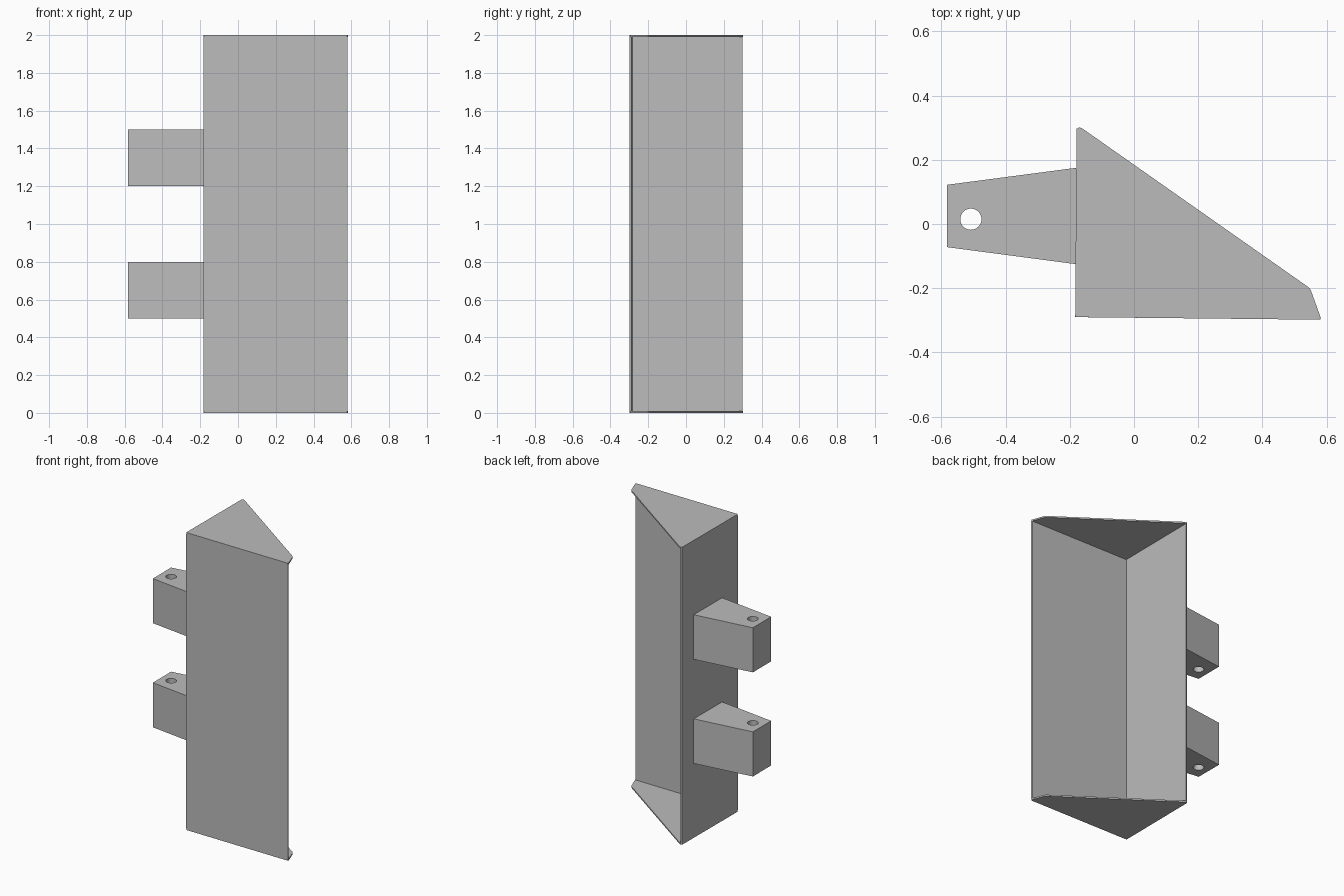
import bpy
import bmesh

cube = bpy.data.objects.get("Cube")
if cube:
    bpy.data.objects.remove(cube, do_unlink=True)

grey = bpy.data.materials.new("plain grey")
grey.use_nodes = True
colour = (0.5, 0.5, 0.5, 1)
grey.diffuse_color = colour
grey.node_tree.nodes["Principled BSDF"].inputs["Base Color"].default_value = colour


def prism(name, outline, z0, z1):
    """Extrude a flat outline, counter-clockwise from above, from z0 to z1."""
    bm = bmesh.new()
    face = bm.faces.new([bm.verts.new((x, y, z0)) for x, y in outline])
    grown = bmesh.ops.extrude_face_region(bm, geom=[face], use_keep_orig=True)
    top = [v for v in grown["geom"] if isinstance(v, bmesh.types.BMVert)]
    bmesh.ops.translate(bm, verts=top, vec=(0, 0, z1 - z0))
    bmesh.ops.recalc_face_normals(bm, faces=bm.faces)
    mesh = bpy.data.meshes.new(name)
    bm.to_mesh(mesh)
    bm.free()
    mesh.materials.append(grey)
    obj = bpy.data.objects.new(name, mesh)
    bpy.context.collection.objects.link(obj)
    return obj


height, plate = 2.0, 0.01

# End plates: a triangle with a clipped tip and softened corners
plate_outline = [
    (-0.183, -0.286), (-0.179, -0.29), (0.577, -0.298), (0.582, -0.293),
    (0.551, -0.207), (0.545, -0.198), (-0.163, 0.299), (-0.171, 0.301),
    (-0.179, 0.295),
]
prism("bottom_plate", plate_outline, 0, plate)
prism("top_plate", plate_outline, height - plate, height)

# Two thin walls meeting in an L, open on the slanted side
wall_outline = [
    (-0.183, -0.29), (0.581, -0.298), (0.578, -0.288),
    (-0.173, -0.28), (-0.169, 0.299), (-0.179, 0.297),
]
prism("angle_walls", wall_outline, plate, height - plate)

# Tapered mounting blocks, each with a vertical pin hole
block_outline = [(-0.583, -0.072), (-0.181, -0.125), (-0.18, 0.175), (-0.583, 0.122)]
for name, z in (("lower_block", 0.5), ("upper_block", 1.2)):
    block = prism(name, block_outline, z, z + 0.3)
    bpy.ops.mesh.primitive_cylinder_add(
        vertices=32, radius=0.033, depth=0.5, location=(-0.508, 0.015, z + 0.15))
    cutter = bpy.context.object
    cutter.name = name + "_hole_cutter"
    cutter.hide_render = True
    cutter.data.materials.append(grey)
    cut = block.modifiers.new("pin hole", "BOOLEAN")
    cut.operation = "DIFFERENCE"
    cut.solver = "EXACT"
    cut.object = cutter
    bpy.context.view_layer.objects.active = block
    bpy.ops.object.modifier_apply(modifier=cut.name)
    bpy.data.objects.remove(cutter, do_unlink=True)
    bpy.ops.object.select_all(action="DESELECT")
    block.select_set(True)
    bpy.ops.object.shade_smooth_by_angle()
